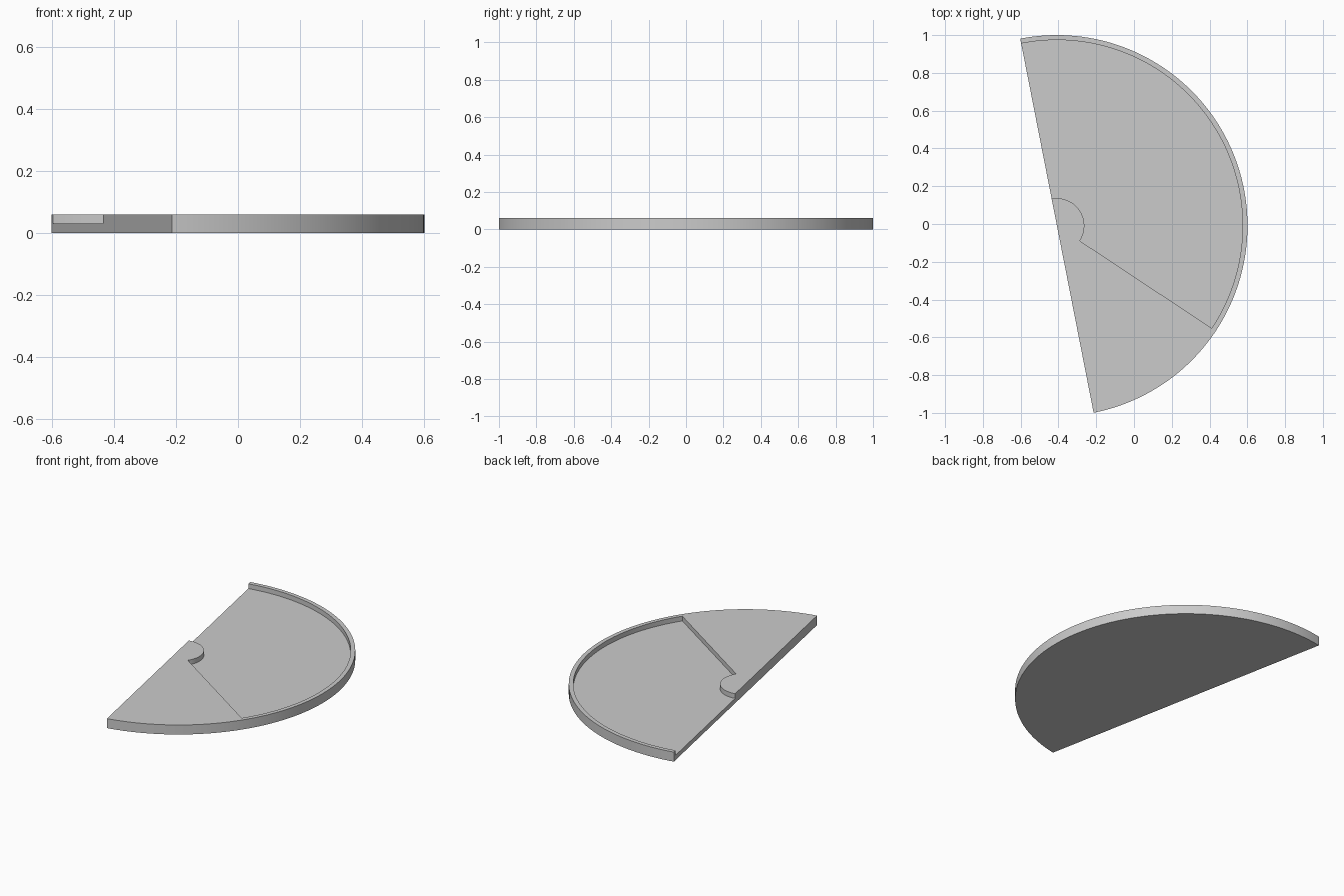
import bpy, bmesh
from math import radians, cos, sin

if "Cube" in bpy.data.objects:
    bpy.data.objects.remove(bpy.data.objects["Cube"], do_unlink=True)

CX, CY = -0.408, -0.009          # centre of the arcs
R_OUT, R_IN, R_HUB = 1.009, 0.983, 0.145
HEIGHT, FLOOR = 0.06, 0.03
START, STEP, END = -78.9, -33.5, 101.1   # angles in degrees

grey = bpy.data.materials.new("light grey")
grey.use_nodes = True
grey.diffuse_color = (0.6, 0.6, 0.6, 1)
grey.node_tree.nodes["Principled BSDF"].inputs["Base Color"].default_value = (0.6, 0.6, 0.6, 1)


def arc(radius, a0, a1, n):
    angles = [radians(a0 + (a1 - a0) * i / n) for i in range(n + 1)]
    return [(CX + radius * cos(a), CY + radius * sin(a)) for a in angles]


def prism(name, outline, z0, z1):
    """Extrude a flat outline into a solid."""
    bm = bmesh.new()
    face = bm.faces.new([bm.verts.new((x, y, z0)) for x, y in outline])
    top = bmesh.ops.extrude_face_region(bm, geom=[face])["geom"]
    verts = [g for g in top if isinstance(g, bmesh.types.BMVert)]
    bmesh.ops.translate(bm, verts=verts, vec=(0, 0, z1 - z0))
    bmesh.ops.recalc_face_normals(bm, faces=bm.faces)
    mesh = bpy.data.meshes.new(name)
    bm.to_mesh(mesh)
    bm.free()
    mesh.materials.append(grey)
    obj = bpy.data.objects.new(name, mesh)
    bpy.context.collection.objects.link(obj)
    return obj


# Half disc body
body = prism("half_disc_tray", arc(R_OUT, START, END, 96), 0, HEIGHT)

# Pocket between rim and hub, running out through the flat side
pocket = prism("pocket_cutter",
               arc(R_IN, STEP, END + 8, 80) + arc(R_HUB, END + 8, STEP, 40),
               FLOOR, HEIGHT + 0.1)
pocket.hide_render = True

cut = body.modifiers.new("pocket", 'BOOLEAN')
cut.operation = 'DIFFERENCE'
cut.solver = 'EXACT'
cut.object = pocket

bpy.ops.object.select_all(action='DESELECT')
body.select_set(True)
bpy.context.view_layer.objects.active = body
bpy.ops.object.modifier_apply(modifier=cut.name)
bpy.data.objects.remove(pocket, do_unlink=True)

# Smooth curved walls, keep the edges crisp
bpy.ops.object.shade_smooth_by_angle(angle=radians(30))
